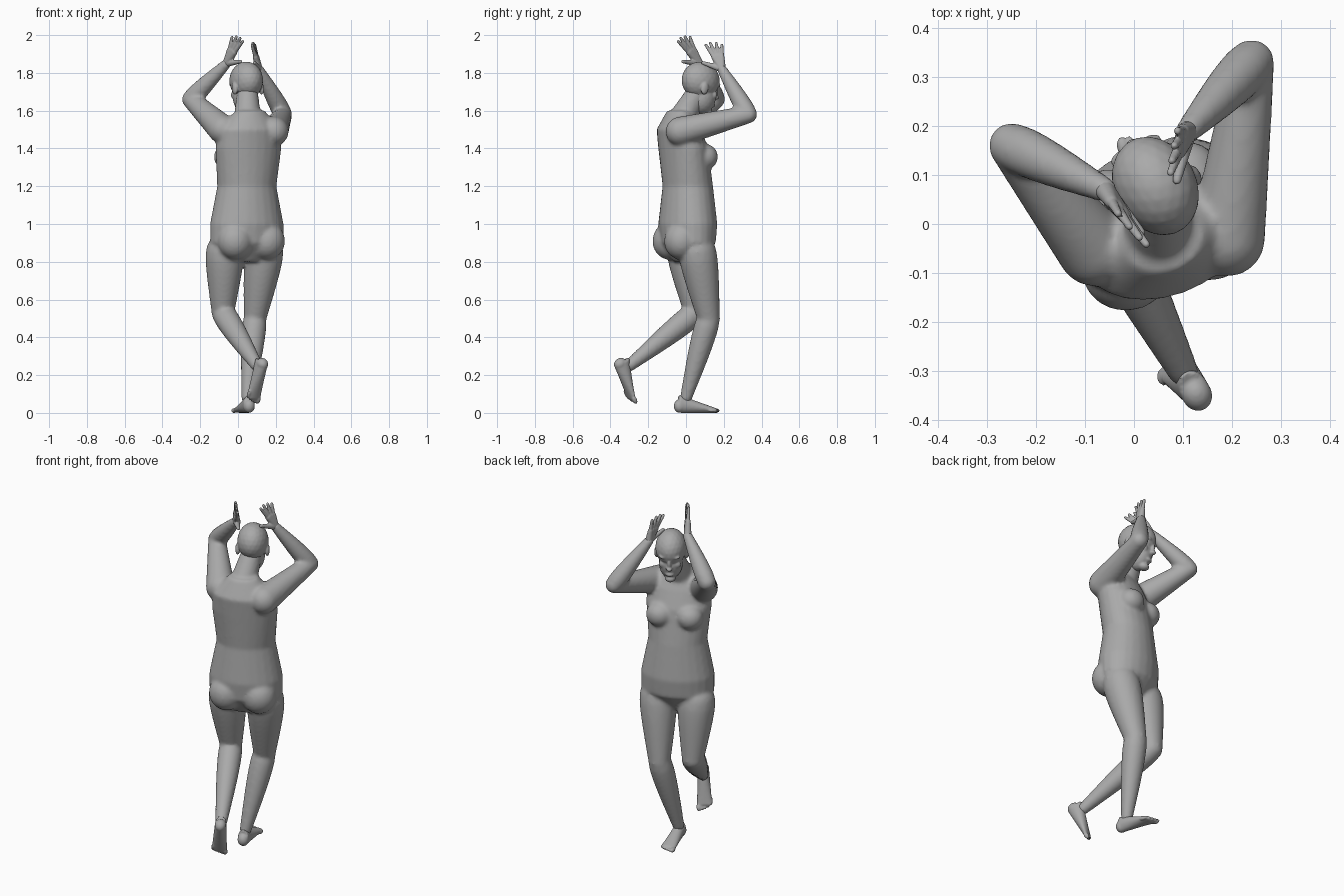
import bpy, bmesh, math
from mathutils import Matrix, Vector

if "Cube" in bpy.data.objects:
    bpy.data.objects.remove(bpy.data.objects["Cube"], do_unlink=True)

GREY = (0.4, 0.4, 0.4, 1)
clay = bpy.data.materials.new("clay grey")
clay.use_nodes = True
clay.diffuse_color = GREY
clay.node_tree.nodes["Principled BSDF"].inputs["Base Color"].default_value = GREY


def mix(start, end, t):
    return start + (end - start) * t


def loft(bm, rings, sides=24):
    """Skin closed rings given as (centre, half axis u, half axis v)."""
    angles = [math.tau * i / sides for i in range(sides)]
    loops = [[bm.verts.new(centre + u * math.cos(a) + v * math.sin(a)) for a in angles]
             for centre, u, v in rings]
    for low, high in zip(loops, loops[1:]):
        for i in range(sides):
            j = (i + 1) % sides
            bm.faces.new((low[i], low[j], high[j], high[i]))
    bm.faces.new(loops[0][::-1])
    bm.faces.new(loops[-1])


def ball(bm, centre, size, frame=Matrix()):
    """Ellipsoid with the given half sizes, placed in a local frame."""
    place = frame @ Matrix.Translation(centre) @ Matrix.Diagonal(size).to_4x4()
    bmesh.ops.create_icosphere(bm, subdivisions=3, radius=1, matrix=place)


def limb(bm, start, end, start_radius, end_radius, muscle=0):
    """Tapered round limb with rounded ends, fullest above its middle."""
    axis = (end - start).normalized()
    u = axis.orthogonal().normalized()
    v = axis.cross(u)
    steps = 10
    rings = []
    for i in range(steps + 1):
        t = i / steps
        radius = mix(start_radius, end_radius, t) + muscle * math.sin(math.pi * t ** 0.6)
        rings.append((mix(start, end, t), u * radius, v * radius))
    loft(bm, rings)
    ball(bm, start, Vector.Fill(3, start_radius))
    ball(bm, end, Vector.Fill(3, end_radius))


def finish(bm, name, voxel, smoothing):
    """Fuse the overlapping forms of a part into one smooth skin."""
    bmesh.ops.recalc_face_normals(bm, faces=bm.faces)
    mesh = bpy.data.meshes.new(name)
    bm.to_mesh(mesh)
    bm.free()
    mesh.materials.append(clay)
    mesh.shade_smooth()
    part = bpy.data.objects.new(name, mesh)
    bpy.context.collection.objects.link(part)
    fuse = part.modifiers.new("fuse", 'REMESH')
    fuse.mode = 'VOXEL'
    fuse.voxel_size = voxel
    fuse.use_smooth_shade = True
    relax = part.modifiers.new("relax", 'SMOOTH')
    relax.factor = 0.5
    relax.iterations = smoothing


# Joints of the pose
right_shoulder = Vector((-0.08, -0.05, 1.5))
right_elbow = Vector((-0.25, 0.16, 1.66))
right_wrist = Vector((-0.06, 0.07, 1.85))
left_shoulder = Vector((0.19, -0.03, 1.49))
left_elbow = Vector((0.24, 0.33, 1.58))
left_wrist = Vector((0.11, 0.19, 1.82))
right_hip = Vector((-0.07, 0, 0.85))
right_knee = Vector((-0.08, 0.05, 0.53))
right_ankle = Vector((0.1, -0.3, 0.25))
left_hip = Vector((0.14, 0.06, 0.85))
left_knee = Vector((0.09, 0.12, 0.5))
left_ankle = Vector((0.05, 0, 0.08))
neck_base = Vector((0.05, -0.03, 1.54))
skull_base = Vector((0.05, 0.05, 1.68))

# Torso, turned a little, with the upper back set rearward
body = bmesh.new()
trunk = Matrix.Translation((0.05, 0, 0)) @ Matrix.Rotation(0.35, 4, 'Z')
across = trunk.to_3x3() @ Vector((1, 0, 0))
ahead = trunk.to_3x3() @ Vector((0, 1, 0))
rings = []
for height, half_width, half_depth in [
    (0.8, 0.1, 0.07), (0.9, 0.2, 0.14), (1, 0.2, 0.15), (1.2, 0.16, 0.13),
    (1.4, 0.18, 0.125), (1.5, 0.17, 0.11), (1.6, 0.08, 0.06),
]:
    lean = 0.01 - 0.05 * min(max(height - 1.3, 0) * 5, 1)
    rings.append((trunk @ Vector((0, lean, height)), across * half_width, ahead * half_depth))
loft(body, rings)
limb(body, neck_base, skull_base, 0.075, 0.058)

# Breasts and buttocks
for side in (-1, 1):
    ball(body, (side * 0.083, 0.075, 1.355), (0.075, 0.07, 0.07), trunk)
    ball(body, (side * 0.09, -0.06, 0.91), (0.095, 0.09, 0.1), trunk)

# Arms and legs
for shoulder, elbow, wrist in [(right_shoulder, right_elbow, right_wrist),
                               (left_shoulder, left_elbow, left_wrist)]:
    limb(body, shoulder, elbow, 0.078, 0.047)
    limb(body, elbow, wrist, 0.047, 0.026, muscle=0.007)
for hip, knee, ankle in [(right_hip, right_knee, right_ankle),
                         (left_hip, left_knee, left_ankle)]:
    limb(body, hip, knee, 0.1, 0.06, muscle=0.007)
    limb(body, knee, ankle, 0.06, 0.032, muscle=0.01)
finish(body, "body", 0.01, 6)

# Head: skull, jaw and chin, then the face, bowed and turned
head = bmesh.new()
pose = (Matrix.Translation((0.045, 0.075, 1.745)) @ Matrix.Rotation(0.5, 4, 'Z')
        @ Matrix.Rotation(-0.2, 4, 'X'))
ball(head, (0, 0, 0.015), (0.084, 0.106, 0.1), pose)
ball(head, (0, 0.03, -0.07), (0.064, 0.072, 0.09), pose)
ball(head, (0, 0.07, -0.14), (0.03, 0.03, 0.022), pose)
ball(head, (0, 0.1, -0.035), (0.011, 0.014, 0.032), pose)
ball(head, (0, 0.106, -0.055), (0.017, 0.019, 0.012), pose)
ball(head, (0, 0.09, -0.1), (0.026, 0.018, 0.014), pose)
for side in (-1, 1):
    ball(head, (side * 0.032, 0.085, 0.01), (0.026, 0.016, 0.01), pose)
    ball(head, (side * 0.035, 0.07, -0.05), (0.025, 0.02, 0.025), pose)
    ball(head, (side * 0.08, -0.01, -0.03), (0.013, 0.022, 0.034), pose)
finish(head, "head", 0.005, 4)


# Hands: fingers fan out from the wrist and merge into a palm
def hand(name, wrist, aim, fan):
    bm = bmesh.new()
    for offset in (-1.5, -0.5, 0.5, 1.5):
        reach = 1.05 - 0.07 * abs(offset)
        tip = mix(wrist, aim + fan * offset, reach)
        knuckle = mix(wrist, tip, 0.5)
        limb(bm, wrist, knuckle, 0.021, 0.014)
        limb(bm, knuckle, tip, 0.011, 0.008)
    thumb = mix(wrist, aim, 0.25) - fan * 3
    limb(bm, wrist, thumb, 0.019, 0.009)
    finish(bm, name, 0.004, 3)


hand("right_hand", right_wrist, Vector((0, -0.015, 1.985)), Vector((-0.02, 0.022, 0.008)))
hand("left_hand", left_wrist, Vector((0.08, 0.145, 1.955)), Vector((0.005, 0.03, 0)))


# Feet: a wedge widening from heel to ball, with a heel and five toes
def foot(name, ankle, forward, up, inner_side):
    bm = bmesh.new()
    forward = forward.normalized()
    up = (up - forward * up.dot(forward)).normalized()
    sideways = forward.cross(up)
    frame = Matrix((sideways, forward, up)).transposed().to_4x4()
    frame.translation = ankle - up * 0.08
    rings = []
    for i in range(7):
        t = i / 6
        half_height = mix(0.048, 0.013, t)
        centre = frame @ Vector((0, mix(-0.04, 0.16, t), half_height))
        rings.append((centre, sideways * mix(0.03, 0.042, t), up * half_height))
    loft(bm, rings)
    ball(bm, (0, -0.035, 0.036), (0.031, 0.031, 0.036), frame)
    for toe in range(5):
        thickness = 0.009 if toe else 0.013
        place = (inner_side * (0.032 - 0.017 * toe), 0.168 - 0.002 * toe ** 2, 0.012)
        ball(bm, place, (thickness, 0.024, thickness), frame)
    finish(bm, name, 0.005, 4)


foot("left_foot", left_ankle, Vector((-0.25, 1, 0)), Vector((0, 0, 1)), -1)
foot("right_foot", right_ankle, Vector((-0.3, 0.4, -0.9)), right_knee - right_ankle, 1)
